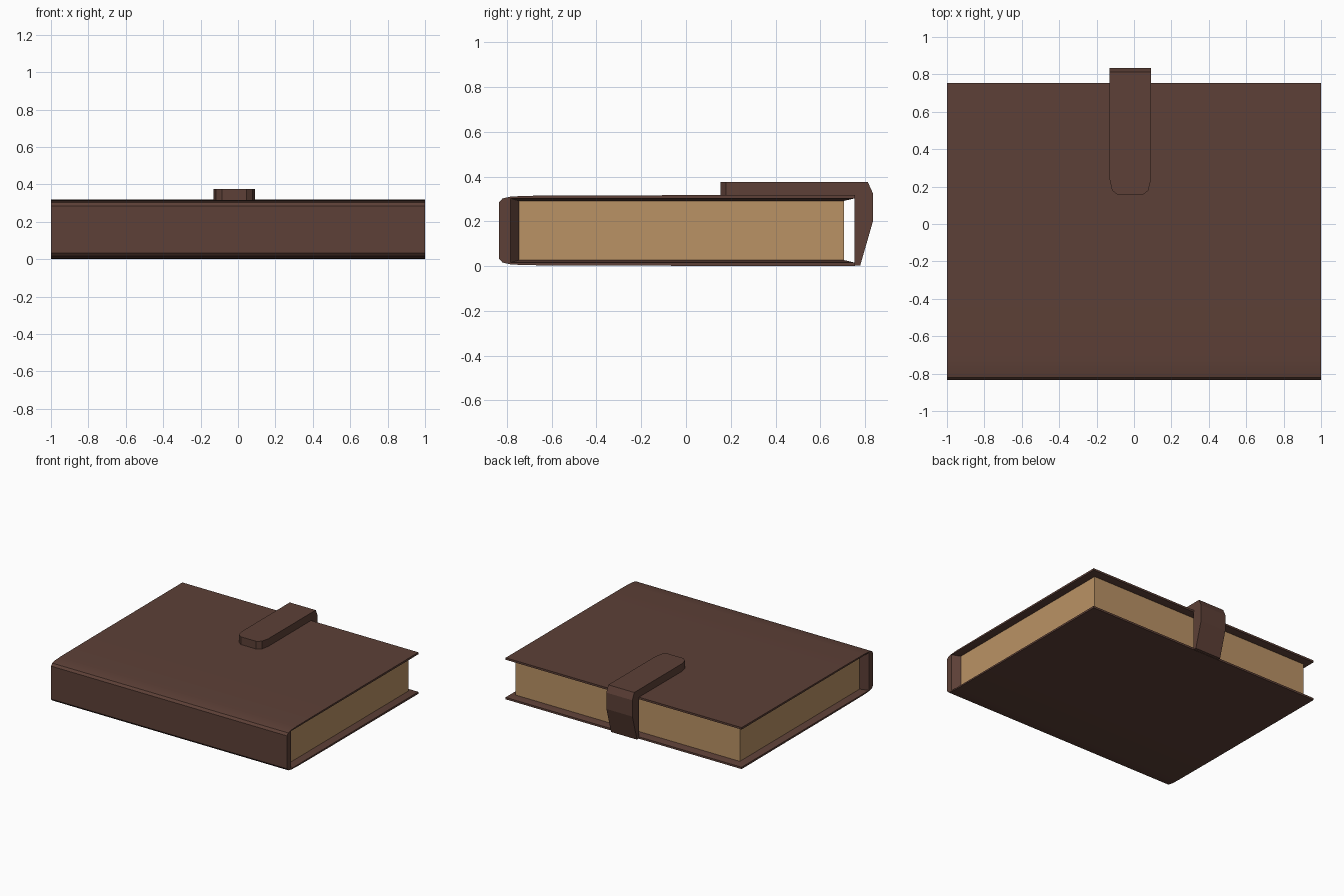
import bpy, bmesh

if "Cube" in bpy.data.objects:
    bpy.data.objects.remove(bpy.data.objects["Cube"])


def material(name, rgb):
    m = bpy.data.materials.new(name)
    m.diffuse_color = (*rgb, 1.0)
    m.use_nodes = True
    m.node_tree.nodes["Principled BSDF"].inputs["Base Color"].default_value = m.diffuse_color
    return m


brown = material("brown leather", (0.109, 0.051, 0.038))
paper = material("aged paper", (0.49, 0.287, 0.13))


def add_object(name, bm, mat):
    bmesh.ops.remove_doubles(bm, verts=bm.verts, dist=1e-5)
    bmesh.ops.recalc_face_normals(bm, faces=bm.faces)
    mesh = bpy.data.meshes.new(name)
    bm.to_mesh(mesh)
    bm.free()
    mesh.materials.append(mat)
    ob = bpy.data.objects.new(name, mesh)
    bpy.context.collection.objects.link(ob)
    return ob


def loft(sections):
    """Join (x, [(y, z), ...]) sections into a closed solid."""
    bm = bmesh.new()
    rings = [[bm.verts.new((x, y, z)) for y, z in pts] for x, pts in sections]
    n = len(rings[0])
    for a, b in zip(rings, rings[1:]):
        for i in range(n):
            j = (i + 1) % n
            bm.faces.new((a[i], a[j], b[j], b[i]))
    bm.faces.new(rings[0])
    bm.faces.new(rings[-1])
    return bm


# Cover: C-shaped wrap with rounded spine; inner faces slope in to the pages
half = [(0.755, 0.318), (-0.34, 0.316), (-0.72, 0.314), (-0.785, 0.31),
        (-0.82, 0.302), (-0.835, 0.285)]
outer = half + [(y, 0.318 - z) for y, z in reversed(half)]
lip = [(0.755, 0.015), (0.755, 0.303)]
inner = [(0.705, 0.027), (-0.745, 0.027), (-0.745, 0.291), (0.705, 0.291)]
rim = [(0.755, 0.015), (-0.785, 0.015), (-0.785, 0.303), (0.755, 0.303)]
mid_section = outer + lip[:1] + inner + lip[1:]
end_section = outer + lip[:1] + rim + lip[1:]
cover = add_object("cover", loft([(-1, end_section), (-0.95, mid_section),
                                  (0.95, mid_section), (1, end_section)]), brown)
bpy.context.view_layer.objects.active = cover
cover.select_set(True)
bpy.ops.object.shade_smooth_by_angle(angle=0.4)
cover.select_set(False)

# Page block
pages = [(0.705, 0.026), (-0.746, 0.026), (-0.746, 0.292), (0.705, 0.292)]
add_object("pages", loft([(-0.95, pages), (0.95, pages)]), paper)

# Clasp strap: wraps the open edge and lies on the top cover
strap = [(0.155, 0.316), (0.155, 0.376), (0.812, 0.376), (0.835, 0.325),
         (0.835, 0.2), (0.778, 0.002), (0.752, 0.002), (0.752, 0.316)]
bm = loft([(-0.13, strap), (0.09, strap)])
tip = [e for e in bm.edges if all(v.co.y < 0.16 for v in e.verts)
       and abs(e.verts[0].co.z - e.verts[1].co.z) > 0.01]
bmesh.ops.bevel(bm, geom=tip, offset=0.045, segments=2, profile=0.5, affect='EDGES')
for v in bm.verts:  # stretch the rounded tip lengthwise
    if v.co.y < 0.21:
        v.co.y = 0.155 + (v.co.y - 0.155) * 1.8
add_object("clasp_strap", bm, brown)
